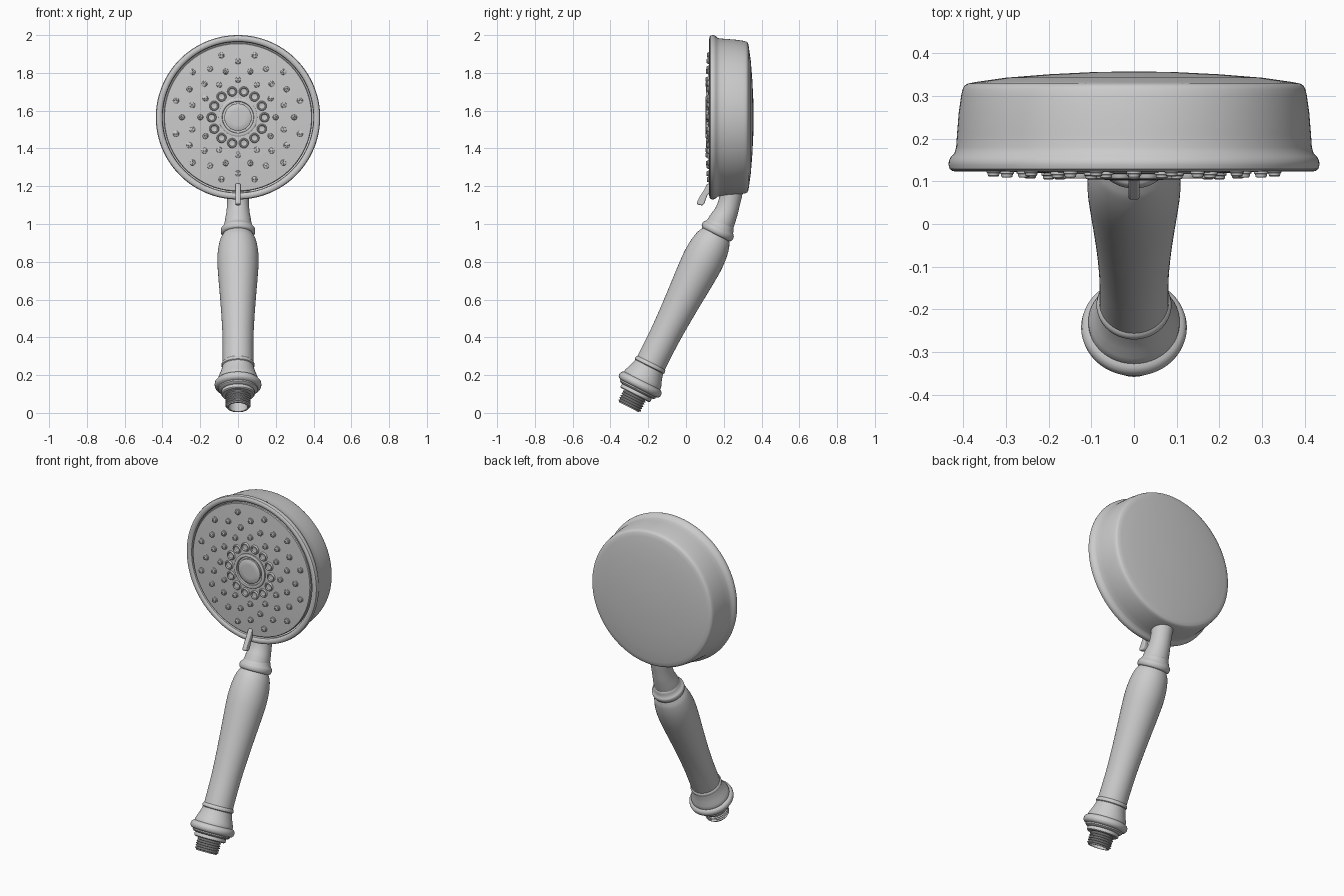
import bpy, bmesh
from math import sin, cos, pi, radians
from mathutils import Matrix, Vector

if "Cube" in bpy.data.objects:
    bpy.data.objects.remove(bpy.data.objects["Cube"])


def lathe(bm, profile, m, n=64):
    """Revolve (radius, height) points about local z, placed by matrix m."""
    rings = []
    for r, h in profile:
        if r < 1e-6:
            rings.append([bm.verts.new(m @ Vector((0, 0, h)))] * n)
        else:
            rings.append([bm.verts.new(m @ Vector((r * cos(2 * pi * i / n), r * sin(2 * pi * i / n), h)))
                          for i in range(n)])
    skin(bm, rings)


def skin(bm, rings):
    n = len(rings[0])
    for a, b in zip(rings, rings[1:]):
        for i in range(n):
            j = (i + 1) % n
            quad = list(dict.fromkeys([a[i], a[j], b[j], b[i]]))
            if len(quad) > 2:
                bm.faces.new(quad)


def smooth_points(pts, k=4):
    """Catmull-Rom interpolation through a list of points."""
    p = [Vector(q) for q in pts]
    p = [p[0]] + p + [p[-1]]
    out = []
    for a, b, c, d in zip(p, p[1:], p[2:], p[3:]):
        for i in range(k):
            t = i / k
            out.append(0.5 * (2 * b + (c - a) * t + (2 * a - 5 * b + 4 * c - d) * t ** 2
                              + (3 * b - a - 3 * c + d) * t ** 3))
    return out + [p[-1]]


def finish(bm, name, angle=35):
    bmesh.ops.recalc_face_normals(bm, faces=bm.faces)
    me = bpy.data.meshes.new(name)
    bm.to_mesh(me)
    bm.free()
    ob = bpy.data.objects.new(name, me)
    bpy.context.collection.objects.link(ob)
    bpy.ops.object.select_all(action='DESELECT')
    ob.select_set(True)
    bpy.context.view_layer.objects.active = ob
    bpy.ops.object.shade_smooth_by_angle(angle=radians(angle))
    return ob


def turned(name, profile, m, n=64):
    bm = bmesh.new()
    lathe(bm, profile, m, n)
    return finish(bm, name)


HEAD = Matrix.Translation((0, 0, 1.565)) @ Matrix.Rotation(pi / 2, 4, 'X')   # local z -> -y
GRIP = Matrix.Translation((0, -0.303, 0.03)) @ Matrix.Rotation(radians(-26.8), 4, 'X')

# Head shell with domed back and rolled front rim (radius, y)
shell = [(0, .358), (.1, .356), (.2, .351), (.3, .343), (.37, .333), (.39, .329), (.398, .324),
         (.402, .316), (.405, .302), (.411, .26), (.415, .21), (.417, .18), (.421, .166), (.429, .158),
         (.434, .149), (.435, .139), (.432, .129), (.425, .124), (.416, .123), (.407, .125),
         (.401, .131), (.399, .145)]
turned("head_shell", [(r, -y) for r, y in shell], HEAD, 128)


def face_y(r):
    return .115 + .014 * (r / .4) ** 2


# Spray plate, slightly domed forwards
plate = [(.393, .15), (.393, face_y(.393) + .004), (.389, face_y(.389))]
plate += [(r, face_y(r)) for r in (.3, .2, .1, 0)]
turned("spray_plate", [(r, -y) for r, y in plate], HEAD, 128)

# Centre ring and button
turned("centre_ring", [(.102, -.118), (.102, -.108), (.098, -.105), (.088, -.104), (.084, -.106), (.082, -.118)], HEAD)
turned("centre_button", [(.072, -.118), (.072, -.106), (.068, -.103), (.04, -.102), (0, -.102)], HEAD)


def nozzle_ring(bm, count, radius, offset, profile, n):
    for i in range(count):
        a = offset + 2 * pi * i / count
        place = Matrix.Translation((radius * cos(a), radius * sin(a), -face_y(radius)))
        lathe(bm, profile, HEAD @ place, n)


# Small spray nozzles in four staggered rings
bm = bmesh.new()
pin = [(.017, -.004), (.017, .004), (.014, .006), (.013, .012), (.010, .014), (.006, .014), (.005, .009), (0, .009)]
for radius, offset in ((.2, 0), (.252, 15), (.298, 0), (.341, 15)):
    nozzle_ring(bm, 12, radius, radians(offset), pin, 16)
finish(bm, "spray_nozzles")

# Large cupped nozzles around the centre
bm = bmesh.new()
cup = [(.026, -.004), (.026, .005), (.023, .010), (.019, .010), (.016, .003), (.010, .001), (0, .001)]
nozzle_ring(bm, 14, .14, 0, cup, 24)
finish(bm, "massage_nozzles")

# Mode lever below the face: side outline (y, z) extruded in x
outline = [(.125, 1.215), (.112, 1.212), (.095, 1.18), (.075, 1.15), (.056, 1.112), (.062, 1.103),
           (.086, 1.098), (.096, 1.106), (.112, 1.15), (.125, 1.165)]
bm = bmesh.new()
side = bm.faces.new([bm.verts.new((-.013, y, z)) for y, z in outline])
ext = bmesh.ops.extrude_face_region(bm, geom=[side])
bmesh.ops.translate(bm, vec=(.026, 0, 0), verts=[v for v in ext['geom'] if isinstance(v, bmesh.types.BMVert)])
lever = finish(bm, "mode_lever", 40)
bev = lever.modifiers.new("bevel", 'BEVEL')
bev.width, bev.segments = .007, 3

# Curved neck joining grip and head (y, z, radius)
bm = bmesh.new()
path = smooth_points([(.165, .965, .075), (.19, 1.015, .07), (.212, 1.06, .062), (.228, 1.11, .058),
                      (.238, 1.16, .06), (.243, 1.22, .066)])
rings = []
for i, p in enumerate(path):
    t = path[min(i + 1, len(path) - 1)] - path[max(i - 1, 0)]
    side_v = Vector((0, t.y, -t.x)).normalized()
    rings.append([bm.verts.new(Vector((p.z * cos(2 * pi * k / 48), p.x, p.y)) + side_v * p.z * sin(2 * pi * k / 48))
                  for k in range(48)])
skin(bm, rings)
finish(bm, "neck")

# Grip (radius, distance along tilted axis)
grip = smooth_points([(.081, .262), (.081, .33), (.082, .42), (.087, .53), (.095, .65), (.104, .77), (.109, .86),
                      (.106, .93), (.096, .985), (.085, 1.012), (.077, 1.026)])
turned("grip", grip, GRIP)

# Collar at the top of the grip
collar = smooth_points([(.074, 1.022), (.086, 1.028), (.091, 1.041), (.090, 1.055), (.083, 1.064),
                        (.077, 1.074), (.071, 1.09), (.062, 1.1)], 3)
turned("top_collar", collar, GRIP)

# Flared base with stepped rings
base = [(.055, .072), (.082, .072), (.088, .077), (.089, .088), (.086, .095), (.098, .098), (.104, .104),
        (.105, .111), (.115, .115), (.122, .123), (.124, .134), (.122, .145), (.115, .153), (.107, .157),
        (.107, .166), (.103, .178), (.094, .200), (.087, .222), (.083, .240), (.087, .244), (.088, .251),
        (.086, .259), (.081, .264)]
turned("base_flare", base, GRIP)

# Hollow threaded hose connector
thread = [(0, .06), (.05, .06), (.05, 0), (.059, 0)]
for i in range(5):
    s = .006 + i * .013
    thread += [(.060, s), (.067, s + .004), (.067, s + .007), (.060, s + .011)]
thread.append((.060, .08))
turned("threaded_connector", thread, GRIP)
